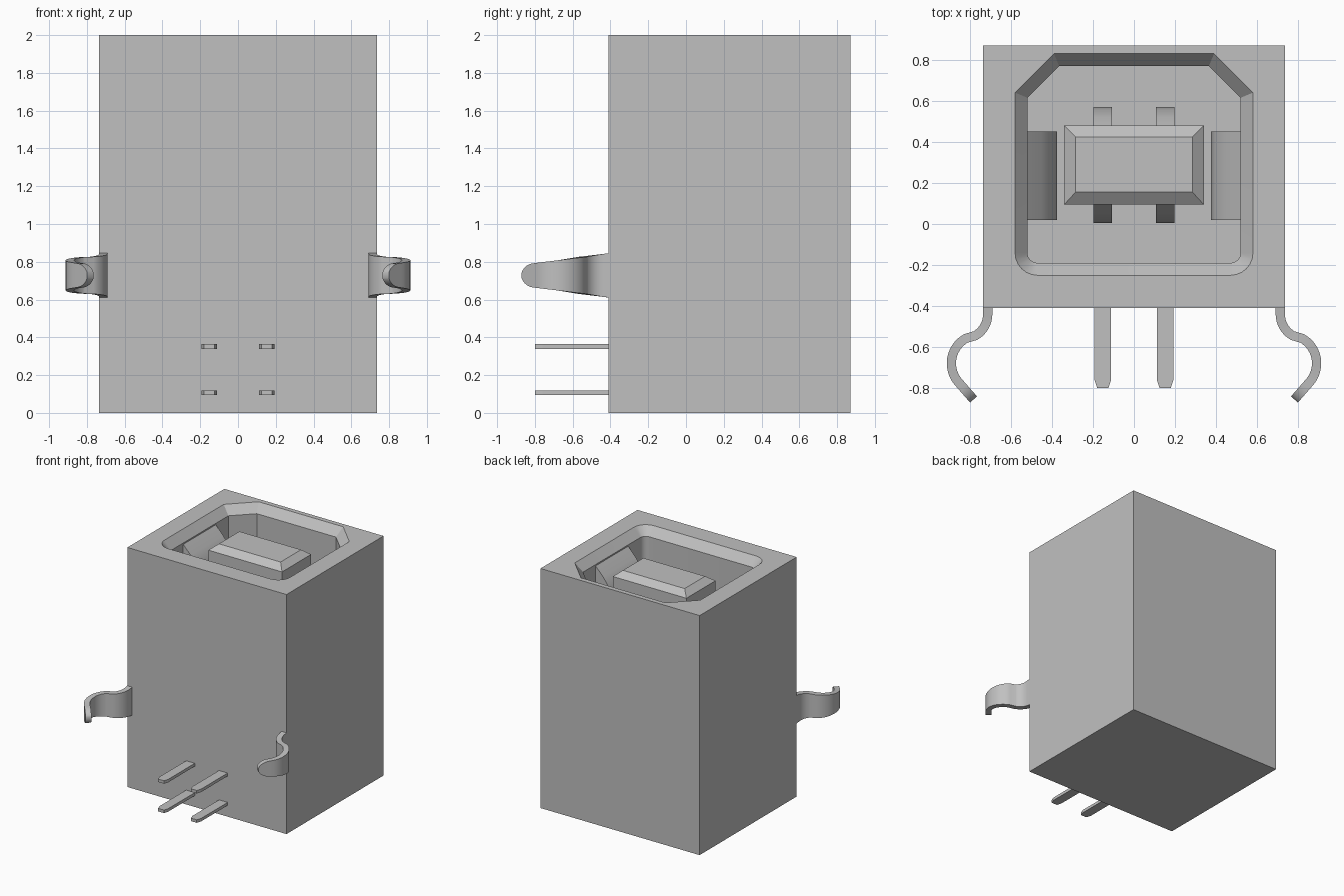
import bpy, bmesh, math
from mathutils import Vector

cube = bpy.data.objects.get("Cube")
if cube:
    bpy.data.objects.remove(cube, do_unlink=True)

grey = bpy.data.materials.new("plain grey")
grey.use_nodes = True
grey.diffuse_color = (0.53, 0.53, 0.53, 1)
grey.node_tree.nodes["Principled BSDF"].inputs["Base Color"].default_value = grey.diffuse_color


def loft(name, rings, smooth=False):
    """Closed solid through rings of equal point count, capped at both ends."""
    bm = bmesh.new()
    loops = [[bm.verts.new(p) for p in ring] for ring in rings]
    n = len(loops[0])
    for a, b in zip(loops, loops[1:]):
        for i in range(n):
            j = (i + 1) % n
            bm.faces.new((a[i], a[j], b[j], b[i]))
    bm.faces.new(loops[0][::-1])
    bm.faces.new(loops[-1])
    bmesh.ops.recalc_face_normals(bm, faces=bm.faces)
    mesh = bpy.data.meshes.new(name)
    bm.to_mesh(mesh)
    bm.free()
    mesh.materials.append(grey)
    obj = bpy.data.objects.new(name, mesh)
    bpy.context.collection.objects.link(obj)
    if smooth:
        bpy.ops.object.select_all(action='DESELECT')
        obj.select_set(True)
        bpy.context.view_layer.objects.active = obj
        bpy.ops.object.shade_smooth_by_angle(angle=math.radians(30))
    return obj


def rect(x0, x1, y0, y1, z):
    return [(x0, y0, z), (x1, y0, z), (x1, y1, z), (x0, y1, z)]


def opening(inset, z):
    """Socket outline: rounded corners at the front, cut corners at the back."""
    w, y0, y1 = 0.58 - inset, -0.25 + inset, 0.83 - inset
    r = 0.11 - inset
    cut = 0.19 - 0.59 * inset
    half = [(w - cut, y1), (w, y1 - cut)]
    for i in range(7):
        a = -i * math.pi / 12
        half.append((w - r + r * math.cos(a), y0 + r + r * math.sin(a)))
    return [(x, y, z) for x, y in half] + [(-x, y, z) for x, y in half[::-1]]


# Housing with the socket cut into its top
FLOOR = 0.8
body = loft("housing", [rect(-0.735, 0.735, -0.41, 0.87, z) for z in (0, 2)])
cutter = loft("socket_cutter", [opening(0.06, FLOOR), opening(0.06, 1.93),
                                opening(0, 2), opening(0, 2.1)])
cut = body.modifiers.new("socket", 'BOOLEAN')
cut.operation = 'DIFFERENCE'
cut.solver = 'EXACT'
cut.object = cutter
bpy.context.view_layer.objects.active = body
bpy.ops.object.modifier_apply(modifier=cut.name)
bpy.data.objects.remove(cutter, do_unlink=True)
body.select_set(True)
bpy.ops.object.shade_smooth_by_angle(angle=math.radians(30))

# Tongue with bevelled tip
loft("tongue", [rect(-0.34, 0.34, 0.095, 0.48, FLOOR - 0.02),
                rect(-0.34, 0.34, 0.095, 0.48, 1.89),
                rect(-0.285, 0.285, 0.155, 0.425, 1.935)])


def clip_path():
    """Centre line of the bent mounting clip, in x and y."""
    pts = [Vector((0.713, -0.38)), Vector((0.713, -0.41))]
    for i in range(9):
        a = math.radians(180 + 60 * i / 8)
        pts.append(Vector((0.833 + 0.12 * math.cos(a), -0.44 + 0.12 * math.sin(a))))
    for i in range(15):
        a = math.radians(60 - 100 * i / 14)
        pts.append(Vector((0.75 + 0.14 * math.cos(a), -0.679 + 0.14 * math.sin(a))))
    start, end = pts[-1].copy(), Vector((0.782, -0.855))
    pts += [start.lerp(end, t) for t in (0.2, 0.4, 0.55, 0.7, 0.82, 0.91, 0.97, 1)]
    return pts


path = clip_path()

for side, label in ((1, "left"), (-1, "right")):
    # Mounting clip: tapered strip with a rounded end
    rings = []
    for i, p in enumerate(path):
        t = (path[min(i + 1, len(path) - 1)] - path[max(i - 1, 0)]).normalized()
        off = Vector((-t.y, t.x)) * 0.0225
        h = 0.1175 + (p.y + 0.41) * 0.14
        if p.y < -0.8:
            h *= math.sqrt(max(0.06, 1 - ((p.y + 0.8) / 0.057) ** 2))
        a, b = p + off, p - off
        rings.append([(side * a.x, a.y, 0.728 - h), (side * b.x, b.y, 0.728 - h),
                      (side * b.x, b.y, 0.728 + h), (side * a.x, a.y, 0.728 + h)])
    loft(label + "_mounting_clip", rings, True)

    # Side spring: sloped lead-in bulging from the socket wall
    profile = [(0.54, 1.94), (0.45, 1.845), (0.395, 1.77), (0.375, 1.69),
               (0.385, 1.6), (0.53, 1.3)]
    loft(label + "_side_spring", [[(side * x, y, z) for x, z in profile]
                                  for y in (0.02, 0.45)], True)

    # Contacts bowed out of both broad sides of the tongue
    cx = 0.152 * side
    for out, base, where in ((1, 0.47, "back"), (-1, 0.105, "front")):
        bow = [(0, 1.8), (0.05, 1.72), (0.085, 1.63), (0.1, 1.53),
               (0.085, 1.42), (0, 1.2)]
        loft(f"{label}_{where}_contact",
             [[(x, base + out * d, z) for d, z in bow]
              for x in (cx - 0.045, cx + 0.045)], True)

    # Solder pins with tapered tips
    for z, where in ((0.107, "lower"), (0.352, "upper")):
        loft(f"{label}_{where}_pin",
             [[(cx + sx * w, y, z + sz * 0.0125)
               for sx, sz in ((-1, -1), (1, -1), (1, 1), (-1, 1))]
              for w, y in ((0.04, -0.38), (0.04, -0.76), (0.027, -0.8))])
